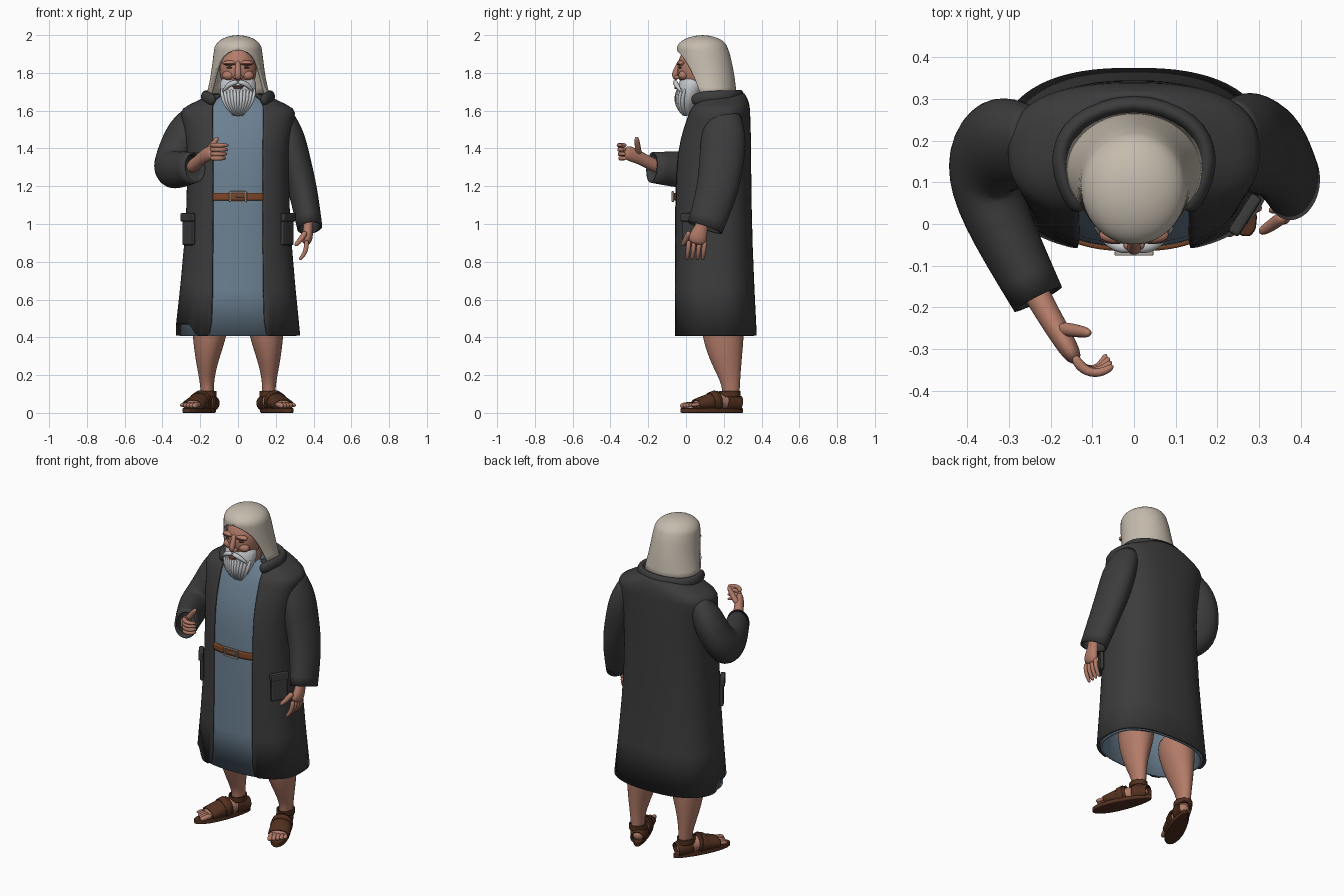
import bpy, bmesh, math
from mathutils import Matrix, Vector

if "Cube" in bpy.data.objects:
    bpy.data.objects.remove(bpy.data.objects["Cube"])

AXIS_X, AXIS_Y, AXIS_Z = Vector((1, 0, 0)), Vector((0, 1, 0)), Vector((0, 0, 1))
SIDES = {"left": 1, "right": -1}


def material(name, *rgb):
    mat = bpy.data.materials.new(name)
    mat.use_nodes = True
    mat.diffuse_color = (*rgb, 1)
    mat.node_tree.nodes["Principled BSDF"].inputs["Base Color"].default_value = (*rgb, 1)
    return mat


COAT = material("charcoal cloth", .045, .045, .045)
TUNIC = material("dusty blue cloth", .15, .22, .29)
LINEN = material("cream linen", .56, .5, .42)
SKIN = material("skin", .45, .2, .14)
HAIR = material("white hair", .56, .58, .6)
SANDAL = material("dark brown leather", .085, .03, .014)
LEATHER = material("tan leather", .2, .06, .02)
METAL = material("buckle metal", .42, .39, .34)
DARK = material("dark skin", .14, .055, .04)


def finish(name, bm, mat, subdivide=0, thickness=0, offset=-1, bevel=0):
    mesh = bpy.data.meshes.new(name)
    bm.to_mesh(mesh)
    bm.free()
    for face in mesh.polygons:
        face.use_smooth = not bevel
    mesh.materials.append(mat)
    obj = bpy.data.objects.new(name, mesh)
    bpy.context.collection.objects.link(obj)
    if subdivide:
        obj.modifiers.new("smooth", 'SUBSURF').levels = subdivide
        obj.modifiers["smooth"].render_levels = subdivide
    if thickness:
        solid = obj.modifiers.new("thickness", 'SOLIDIFY')
        solid.thickness, solid.offset = thickness, offset
    if bevel:
        edge = obj.modifiers.new("bevel", 'BEVEL')
        edge.width, edge.segments = bevel, 2


def sample(values, fraction):
    """Value at a fraction of the way along a list."""
    place = fraction * (len(values) - 1)
    low = int(place)
    high = min(low + 1, len(values) - 1)
    return values[low] * (1 - place + low) + values[high] * (place - low)


def bridge(bm, rings, closed):
    count = len(rings[0])
    for low, high in zip(rings, rings[1:]):
        for j in range(count if closed else count - 1):
            k = (j + 1) % count
            bm.faces.new((low[j], low[k], high[k], high[j]))


def garment(name, rows, mat, power=.8, thickness=.014, shape=None):
    """Shell through rows of (height, half width, front, back, half gap in front)."""
    bm, rings, steps = bmesh.new(), [], 48
    for z, width, front, back, gap in rows:
        start = math.asin(min(1, gap / width) ** (1 / power))
        ring = []
        for j in range(steps + 1):
            angle = start + 2 * (math.pi - start) * j / steps
            across, along = (math.copysign(abs(v) ** power, v)
                             for v in (math.sin(angle), math.cos(angle)))
            co = Vector((width * across, (front + back - (back - front) * along) / 2, z))
            if shape:
                shape(co)
            ring.append(bm.verts.new(co))
        rings.append(ring)
    bridge(bm, rings, False)
    bmesh.ops.remove_doubles(bm, verts=bm.verts, dist=.0004)
    finish(name, bm, mat, 1, thickness)


def tube(name, path, radii, mat, ref=AXIS_Z, flat=(1,), side=1, segments=12, thickness=0):
    """Tapered tube; radii run along ref, flat scales the other way; thickness leaves it open."""
    bm, rings = bmesh.new(), []
    path = [Vector(p) for p in path]
    last = len(path) - 1
    for i, centre in enumerate(path):
        tangent = (path[min(i + 1, last)] - path[max(i - 1, 0)]).normalized()
        wide = (ref - tangent * tangent.dot(ref)).normalized()
        deep = tangent.cross(wide) * sample(flat, i / last)
        ring = []
        for j in range(segments):
            angle = math.tau * j / segments
            co = centre + (wide * math.cos(angle) + deep * math.sin(angle)) * sample(radii, i / last)
            ring.append(bm.verts.new((co.x * side, co.y, co.z)))
        rings.append(ring)
    bridge(bm, rings, True)
    if not thickness:
        bm.faces.new(rings[0])
        bm.faces.new(rings[-1])
    bmesh.ops.recalc_face_normals(bm, faces=bm.faces)
    finish(name, bm, mat, 2, thickness, 0)


def finger(name, start, direction, axis, bend, length, radius):
    """Three joints, each turned by the bend about the axis."""
    path, heading = [Vector(start)], Vector(direction).normalized()
    for _ in range(3):
        path.append(path[-1] + heading * length)
        heading.rotate(Matrix.Rotation(bend, 3, axis))
    tube(name, path, (radius, radius, radius * .65), SKIN, axis, segments=8)


def solid(name, centre, size, mat, turn=0, bevel=0):
    """Bevelled box, or an ellipsoid where there is no bevel."""
    bm = bmesh.new()
    place = Matrix.LocRotScale(Vector(centre), Matrix.Rotation(turn, 3, AXIS_Z), Vector(size))
    if bevel:
        bmesh.ops.create_cube(bm, size=1, matrix=place)
    else:
        bmesh.ops.create_uvsphere(bm, u_segments=24, v_segments=16, radius=1, matrix=place)
    finish(name, bm, mat, bevel=bevel)


# Coat, with one front corner of the hem lifted, over a tunic of the same cut
def lift_corner(co):
    if co.z < .42 and co.x < -.25 and co.y < .13:
        co.z += .06


CUT = [(.41, .33, -.07, .375), (.9, .28, -.07, .35), (1.3, .265, -.07, .345), (1.45, .28, -.045, .345),
       (1.57, .3, 0, .34), (1.61, .31, .015, .34), (1.66, .2, .045, .33), (1.69, .13, .06, .31)]
garment("coat", [(*row, min(.135, row[1] * .7)) for row in CUT], COAT, shape=lift_corner)
garment("tunic", [(z * .995, width - .02, front + .012, back - .015, 0)
                  for z, width, front, back in CUT], TUNIC)
half_collar = [Vector(p) for p in ((.125, .03, 1.65), (.16, .08, 1.67), (.185, .16, 1.675), (.15, .25, 1.675))]
other_half = [Vector((-p.x, p.y, p.z)) for p in half_collar]
tube("coat_collar", half_collar + [Vector((0, .305, 1.68))] + other_half[::-1], (.033,), COAT, flat=(.7,))

# Belt and buckle
garment("belt", [(z, .256, -.066, .335, 0) for z in (1.125, 1.145, 1.165)], LEATHER)
for s in SIDES.values():
    solid("buckle_side", (s * .042, -.07, 1.145), (.009, .012, .056), METAL, bevel=.003)
    solid("buckle_bar", (0, -.07, 1.145 + s * .024), (.084, .012, .009), METAL, bevel=.003)
solid("buckle_prong", (.01, -.07, 1.145), (.045, .01, .007), METAL, bevel=.002)

# Pockets on the front corners
for label, s in SIDES.items():
    solid(label + "_pocket", (s * .262, .025, .965), (.1, .024, .155), COAT, s, .01)
    solid(label + "_pocket_flap", (s * .266, .022, 1.035), (.11, .03, .045), COAT, s, .008)

# Left arm hanging down
tube("left_sleeve", [(.23, .2, 1.57), (.27, .2, 1.47), (.3, .19, 1.34), (.345, .17, 1.18), (.38, .1, .98)],
     (.09, .12, .12, .11, .095), COAT, AXIS_Y, (.68,), thickness=.01)
tube("left_hand", [(.38, .1, 1.05), (.37, .085, .99), (.37, .065, .94), (.36, .055, .89)],
     (.036, .033, .05, .05), SKIN, AXIS_Y, (.85, .5))
for i in range(4):
    finger("left_finger", (.363, .1 - .028 * i, .915), (0, -.1, -1), AXIS_Y, .35, .04, .014)
finger("left_thumb", (.36, .02, .96), (-.5, -.4, -.8), AXIS_Y, .1, .035, .017)

# Right arm raised in front
tube("right_sleeve", [(-.23, .2, 1.57), (-.28, .2, 1.5), (-.325, .19, 1.4), (-.365, .14, 1.3),
                      (-.345, .04, 1.28), (-.23, -.18, 1.3)],
     (.06, .085, .09, .09, .08, .062), COAT, Vector((.9, .45, 0)), (1.3,), thickness=.01)
tube("right_hand", [(-.26, -.12, 1.29), (-.21, -.21, 1.33), (-.18, -.26, 1.36), (-.135, -.335, 1.385)],
     (.04, .034, .038, .045), SKIN, flat=(.9, .9, .75, .5))
for i in range(4):
    finger("right_finger", (-.145, -.315, 1.417 - .023 * i), (.5, -.85, 0), AXIS_Z, .8 + .1 * i, .042, .014)
finger("right_thumb", (-.18, -.25, 1.37), (.7, -.1, .7), AXIS_Y, -.1, .04, .018)


# Legs, feet and sandals, with the toes turned outward
def foot_point(along, across, z):
    return Vector((.125 + .44 * along + .9 * across, .303 - .95 * along + .42 * across, z))


ACROSS = Vector((.9, .42, 0))
FOOT = [foot_point(.02 + .066 * i, 0, z) for i, z in enumerate((.05, .06, .06, .05, .04))]
FOOT_WIDTHS, FOOT_ARCH = (.03, .04, .046, .052, .05), (1, 1.1, 1, .65, .4)
STRAPS = {"wide_strap": (.45, .92, .008), "thin_strap": (.5, .62, .013), "heel_strap": (0, .3, .008)}

for label, s in SIDES.items():
    tube(label + "_leg", [(.14, .19, .56), (.15, .195, .42), (.163, .21, .3), (.166, .23, .2),
                          (.163, .24, .13), (.16, .235, .05)],
         (.12, .118, .093, .062, .047, .046), SKIN, AXIS_Y, (.9, .7, .8), s)
    tube(label + "_foot", FOOT, FOOT_WIDTHS, SKIN, ACROSS, FOOT_ARCH, s)
    for i in range(5):
        across = -.04 + .021 * i
        tube(label + "_toe", [foot_point(.26, across, .045), foot_point(.3, across, .043),
                              foot_point(.335 - .008 * i, across, .035)],
             (.016 - .001 * i,), SKIN, side=s, segments=8)
    bm, outline = bmesh.new(), []
    for i in range(20):
        turn = math.tau * i / 20
        co = foot_point(.175 * (1 - math.cos(turn)), .05 * math.sin(turn) * (1 - .2 * math.cos(turn)), 0)
        outline.append(bm.verts.new((s * co.x, co.y, co.z)))
    top = bmesh.ops.extrude_face_region(bm, geom=[bm.faces.new(outline)])["geom"]
    bmesh.ops.translate(bm, verts=[e for e in top if isinstance(e, bmesh.types.BMVert)], vec=AXIS_Z * .026)
    bmesh.ops.recalc_face_normals(bm, faces=bm.faces)
    finish(label + "_sandal_sole", bm, SANDAL, bevel=.006)
    for strap, (first, final, growth) in STRAPS.items():
        spots = [first + (final - first) * i / 3 for i in range(4)]
        tube(f"{label}_{strap}", [sample(FOOT, f) for f in spots],
             [sample(FOOT_WIDTHS, f) + growth for f in spots], SANDAL, ACROSS,
             [sample(FOOT_ARCH, f) for f in spots], s, thickness=.008)
    tube(label + "_ankle_strap", [(.163, .232, z) for z in (.085, .1, .115)], (.055,), SANDAL,
         AXIS_Y, (.85,), s, thickness=.008)

# Head and face
solid("head", (0, .06, 1.82), (.098, .106, .13), SKIN)
solid("neck", (0, .1, 1.7), (.075, .075, .1), SKIN)
tube("nose", [(0, -.03, 1.865), (0, -.045, 1.83), (0, -.058, 1.8), (0, -.058, 1.778), (0, -.045, 1.765)],
     (.014, .014, .018, .018, .01), SKIN, AXIS_Y)
for label, s in SIDES.items():
    solid(label + "_cheek", (s * .05, -.014, 1.787), (.034, .026, .025), SKIN)
    solid(label + "_brow", (s * .043, -.026, 1.852), (.04, .02, .014), SKIN)
    solid(label + "_eyebrow", (s * .045, -.038, 1.846), (.034, .01, .006), DARK)
    solid(label + "_eye", (s * .04, -.03, 1.828), (.02, .01, .006), DARK)
    solid(label + "_nostril", (s * .016, -.048, 1.777), (.01, .014, .01), SKIN)
    tube(label + "_moustache", [(0, -.056, 1.752), (.03, -.058, 1.748), (.06, -.045, 1.728), (.082, -.026, 1.7)],
         (.013, .016, .013, .005), HAIR, AXIS_Y, side=s, segments=8)
solid("mouth", (0, -.05, 1.727), (.03, .012, .007), DARK)
solid("lower_lip", (0, -.052, 1.719), (.024, .01, .005), SKIN)

# Beard, with locks laid over its front
BEARD = [Vector((0, y, z)) for y, z in ((.055, 1.78), (.025, 1.72), (.004, 1.66), (0, 1.61), (.004, 1.57))]
BEARD_WIDTHS = (.098, .1, .088, .058, .02)
tube("beard", BEARD, BEARD_WIDTHS, HAIR, AXIS_X, (.72,), segments=20)
for i in range(-5, 6):
    lean = i * .18
    bulge = Vector((lean, -.67 * math.sqrt(1 - lean * lean), 0))
    tube("beard_lock", [p + bulge * w for p, w in zip(BEARD[1:], BEARD_WIDTHS[1:])],
         (.009, .014, .012, .004), HAIR, AXIS_X, segments=6)

# Head cloth: a drape open around the face, closed by a dome
cloth = [(1.68, .168, 0, .268, .152), (1.77, .146, -.03, .26, .13),
         (1.87, .135, -.05, .24, .1), (1.91, .13, -.054, .23, .055)]
for i in range(6):
    rise = i * math.pi / 10
    size = max(math.cos(rise), .001)
    cloth.append((1.925 + .075 * math.sin(rise), .127 * size, .088 - .14 * size, .088 + .135 * size, 0))
garment("head_cloth", cloth, LINEN, 1, .016)
